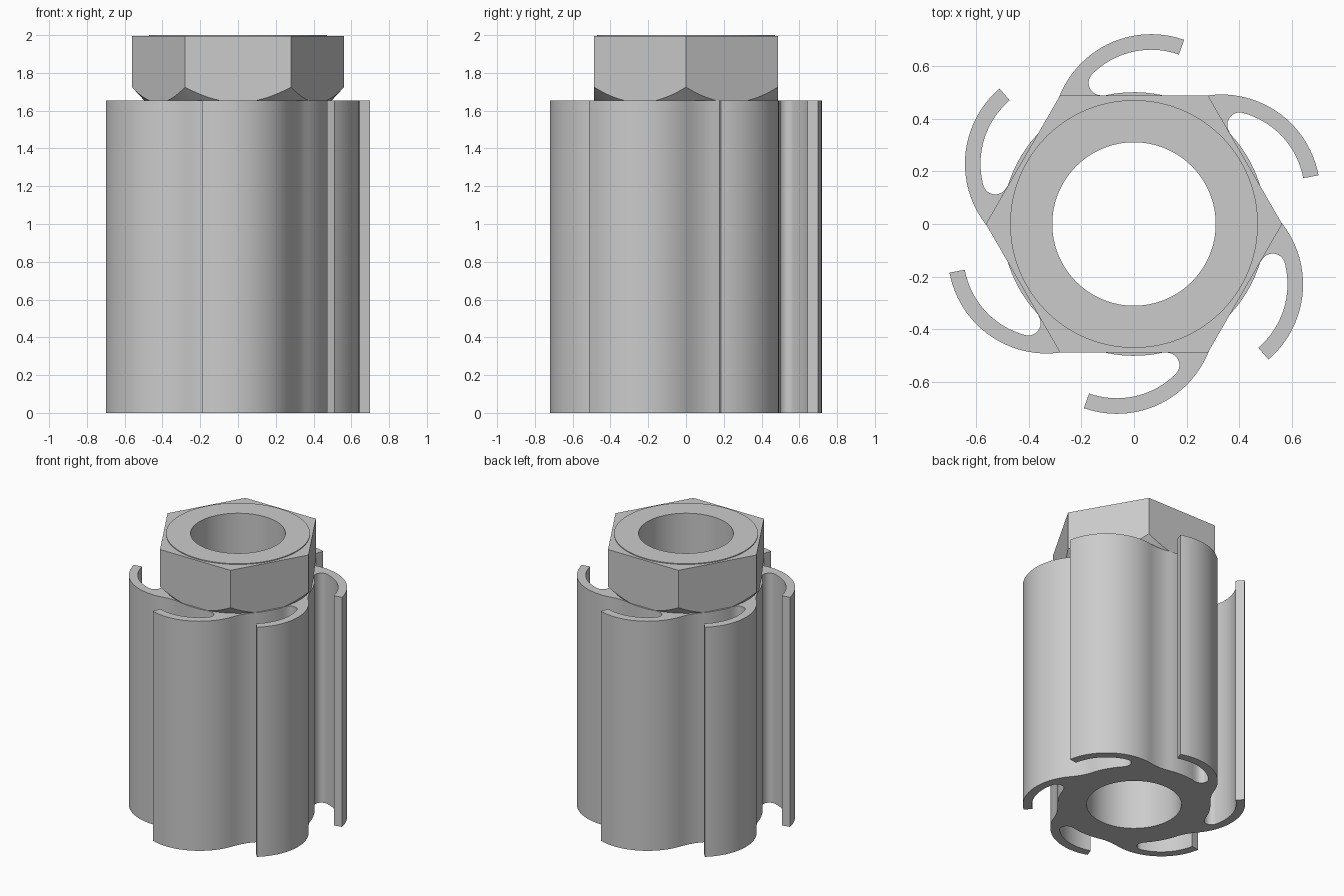
import bpy
import bmesh
from math import sin, cos, pi, radians
from mathutils import Matrix, Vector

cube = bpy.data.objects.get("Cube")
if cube:
    bpy.data.objects.remove(cube, do_unlink=True)

BORE, BODY_TOP, NUT_TOP, TOP = 0.31, 1.655, 1.994, 2.0
NUT_CORNER, ARMS = 0.562, 6

grey = bpy.data.materials.new("plain grey")
grey.use_nodes = True
grey.diffuse_color = (0.6, 0.6, 0.6, 1)
grey.node_tree.nodes["Principled BSDF"].inputs["Base Color"].default_value = (0.6, 0.6, 0.6, 1)


def arc(cx, cy, r, start, end, n):
    """Points along a circular arc, angles in degrees."""
    steps = [radians(start + (end - start) * i / n) for i in range(n + 1)]
    return [Vector((cx + r * cos(a), cy + r * sin(a))) for a in steps]


def circle(r, n=96):
    return arc(0, 0, r, 0, 360, n)[:-1]


def link(name, mesh):
    obj = bpy.data.objects.new(name, mesh)
    bpy.context.collection.objects.link(obj)
    return obj


def finish(obj):
    obj.data.materials.clear()
    obj.data.materials.append(grey)
    bpy.ops.object.select_all(action='DESELECT')
    obj.select_set(True)
    bpy.context.view_layer.objects.active = obj
    bpy.ops.object.shade_smooth_by_angle(angle=radians(30))


def evaluated_mesh(obj):
    graph = bpy.context.evaluated_depsgraph_get()
    return bpy.data.meshes.new_from_object(obj.evaluated_get(graph))


def extrude(name, loops, z0, z1):
    """Extrude closed outlines; inner outlines become holes."""
    curve = bpy.data.curves.new(name, 'CURVE')
    curve.dimensions = '2D'
    curve.fill_mode = 'BOTH'
    curve.extrude = (z1 - z0) / 2
    for loop in loops:
        spline = curve.splines.new('POLY')
        spline.points.add(len(loop) - 1)
        for point, p in zip(spline.points, loop):
            point.co = (p.x, p.y, 0, 1)
        spline.use_cyclic_u = True
    temp = link(name + " outline", curve)
    mesh = evaluated_mesh(temp)
    bpy.data.objects.remove(temp, do_unlink=True)
    bm = bmesh.new()
    bm.from_mesh(mesh)
    bmesh.ops.remove_doubles(bm, verts=bm.verts, dist=0.0001)
    bmesh.ops.translate(bm, verts=bm.verts, vec=(0, 0, (z0 + z1) / 2))
    bmesh.ops.recalc_face_normals(bm, faces=bm.faces)
    bm.to_mesh(mesh)
    bm.free()
    return link(name, mesh)


# One sixth of the rotor outline: hub, slot end, arm inside, tip, arm outside, fillet
ax, ay, outer, inner, slot = 0.065, 0.345, 0.375, 0.316, 0.047
sx, sy = ax + (inner - slot) * cos(radians(135)), ay + (inner - slot) * sin(radians(135))
sector = arc(0, 0, 0.5, 75, 103, 8)
sector += arc(sx, sy, slot, 265, 135, 10)
sector += arc(ax, ay, inner, 134, 70.5, 16)
sector += arc(ax, ay, outer, 70.5, 162, 24)
turn = Matrix.Rotation(pi / 3, 2)
sector += [turn @ Vector(p) for p in ((0.21, 0.478), (0.16, 0.479))]

outline = []
for i in range(ARMS):
    spin = Matrix.Rotation(i * 2 * pi / ARMS, 2)
    outline += [spin @ p for p in sector]

rotor = extrude("rotor_body", [outline, circle(BORE)], 0, BODY_TOP)
finish(rotor)

# Hexagonal nut, its lower corners trimmed by a cone
nut = extrude("hex_nut", [circle(NUT_CORNER, 6), circle(BORE)], BODY_TOP, NUT_TOP)
bm = bmesh.new()
rings = []
for r, z in ((0.497, BODY_TOP), (0.697, BODY_TOP + 0.215), (0.697, TOP + 0.1)):
    rings.append([bm.verts.new((p.x, p.y, z)) for p in circle(r)])
for low, high in zip(rings, rings[1:]):
    for i in range(len(low)):
        j = (i + 1) % len(low)
        bm.faces.new((low[i], low[j], high[j], high[i]))
bm.faces.new(rings[0][::-1])
bm.faces.new(rings[-1])
cone_mesh = bpy.data.meshes.new("chamfer_cone")
bm.to_mesh(cone_mesh)
bm.free()
cone = link("chamfer_cone", cone_mesh)
cone.hide_render = True

trim = nut.modifiers.new("chamfer", 'BOOLEAN')
trim.operation = 'INTERSECT'
trim.solver = 'EXACT'
trim.object = cone
trimmed = evaluated_mesh(nut)
nut.modifiers.clear()
nut.data = trimmed
bpy.data.objects.remove(cone, do_unlink=True)
finish(nut)

# Thin raised ring on the nut
finish(extrude("top_ring", [circle(0.47), circle(BORE)], NUT_TOP, TOP))
